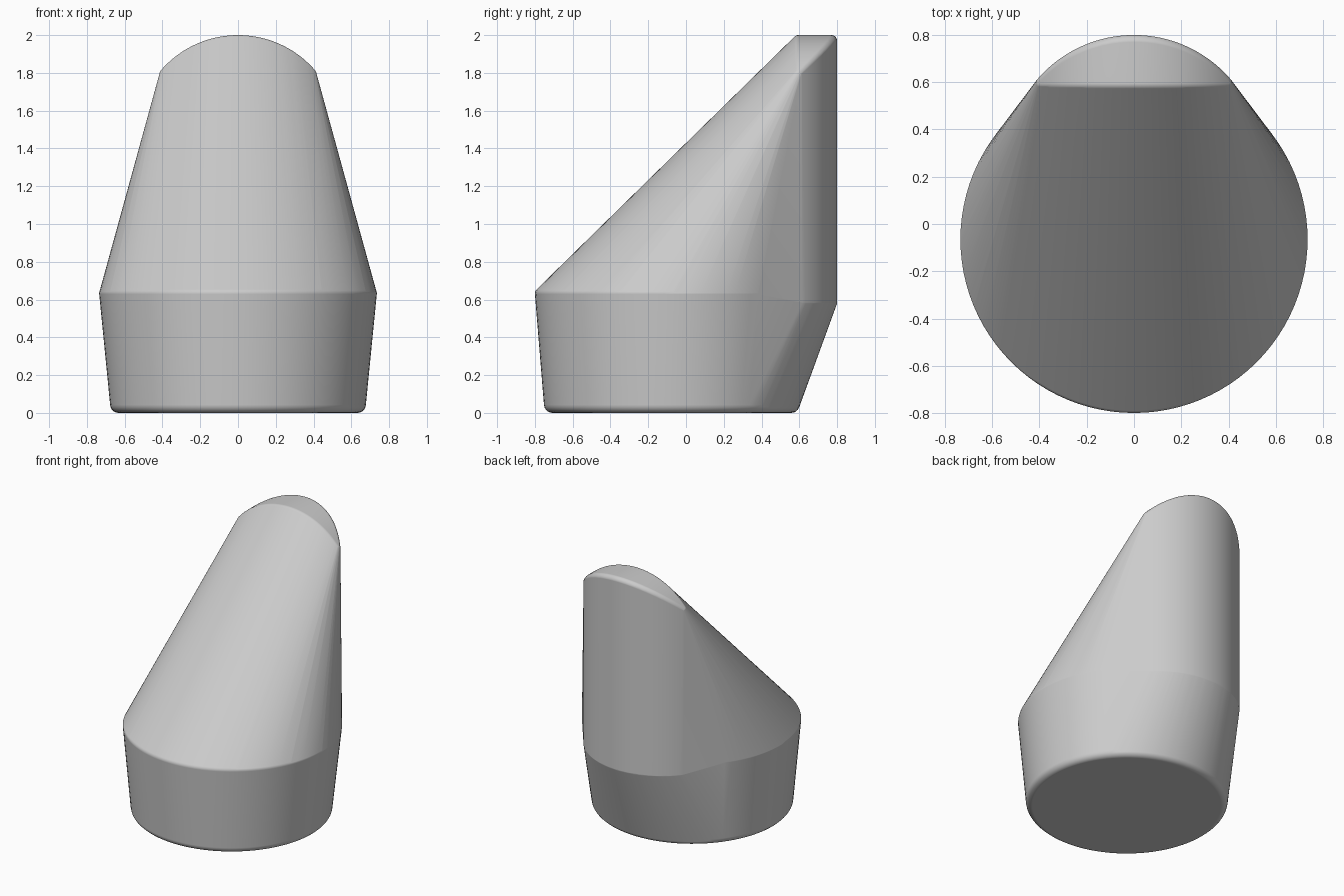
import bpy, bmesh, math
from mathutils import Vector

if "Cube" in bpy.data.objects:
    bpy.data.objects.remove(bpy.data.objects["Cube"])

points = []
SOFT = 0.03  # edge rounding radius


def add_rounded_ring(radius, y, z, soft, low, high, steps=6, sides=96):
    """Circle whose rim is rounded between two elevation angles."""
    for i in range(sides):
        a = 2 * math.pi * i / sides
        out = Vector((math.sin(a), math.cos(a), 0))
        for k in range(steps + 1):
            e = math.radians(low + (high - low) * k / steps)
            points.append(Vector((0, y, z)) + out * (radius + soft * math.cos(e))
                          + Vector((0, 0, soft * math.sin(e))))


def add_soft_corner(core, d1, d2, steps=5):
    """Rounded corner fanning from one surface direction to another."""
    for k in range(steps + 1):
        points.append(core + SOFT * d1.lerp(d2, k / steps).normalized())


# Base rim and widest rim
add_rounded_ring(0.632, -0.075, 0.045, 0.045, -90, 15)
add_rounded_ring(0.705, -0.065, 0.632, SOFT, -20, 60)

# Arched tip and upright rounded back wall
ARC, STEPS, LIMIT = 0.51, 40, math.radians(49)
for i in range(STEPS + 1):
    t = LIMIT * (2 * i / STEPS - 1)
    s, c = math.sin(t), math.cos(t)
    up, back = Vector((s, 0, c)), Vector((s, c, 0))
    slope = Vector((s * 0.7, -0.71, c * 0.7))
    front_core = Vector((ARC * s, 0.595, 1.46 + ARC * c))
    back_core = Vector((ARC * s, 0.26 + ARC * c, 1.46 + ARC * c))
    add_soft_corner(front_core, slope, up)
    add_soft_corner(back_core, up, back)
    low_core = Vector((ARC * s, 0.26 + ARC * c, 0.585))
    add_soft_corner(low_core, back, (back - Vector((0, 0, 0.4))).normalized())
    if i in (0, STEPS):  # side corners of the tip
        side = Vector((math.copysign(1, s), 0, 0.25)).normalized()
        for d in (slope, up, back):
            add_soft_corner(front_core, side, d)

# Skin the body around the rims and tip
bm = bmesh.new()
for p in points:
    bm.verts.new(p)
bmesh.ops.remove_doubles(bm, verts=bm.verts[:], dist=0.0005)
hull = bmesh.ops.convex_hull(bm, input=bm.verts[:], use_existing_faces=False)
spare = {g for g in hull["geom_interior"] + hull["geom_unused"]
         if isinstance(g, bmesh.types.BMVert) and g.is_valid and not g.link_faces}
bmesh.ops.delete(bm, geom=list(spare), context='VERTS')
bmesh.ops.dissolve_limit(bm, angle_limit=math.radians(0.3),
                         verts=bm.verts[:], edges=bm.edges[:])
bmesh.ops.recalc_face_normals(bm, faces=bm.faces[:])
mesh = bpy.data.meshes.new("key_body")
bm.to_mesh(mesh)
bm.free()

body = bpy.data.objects.new("slanted_body", mesh)
bpy.context.collection.objects.link(body)
grey = bpy.data.materials.new("light_grey")
grey.diffuse_color = (0.6, 0.6, 0.6, 1)
grey.use_nodes = True
grey.node_tree.nodes["Principled BSDF"].inputs["Base Color"].default_value = grey.diffuse_color
mesh.materials.append(grey)

# Smooth shading that follows the broad surfaces
bpy.context.view_layer.objects.active = body
body.select_set(True)
bpy.ops.object.shade_smooth_by_angle(angle=math.radians(30))
weighted = body.modifiers.new("weighted_normals", 'WEIGHTED_NORMAL')
weighted.keep_sharp = True
